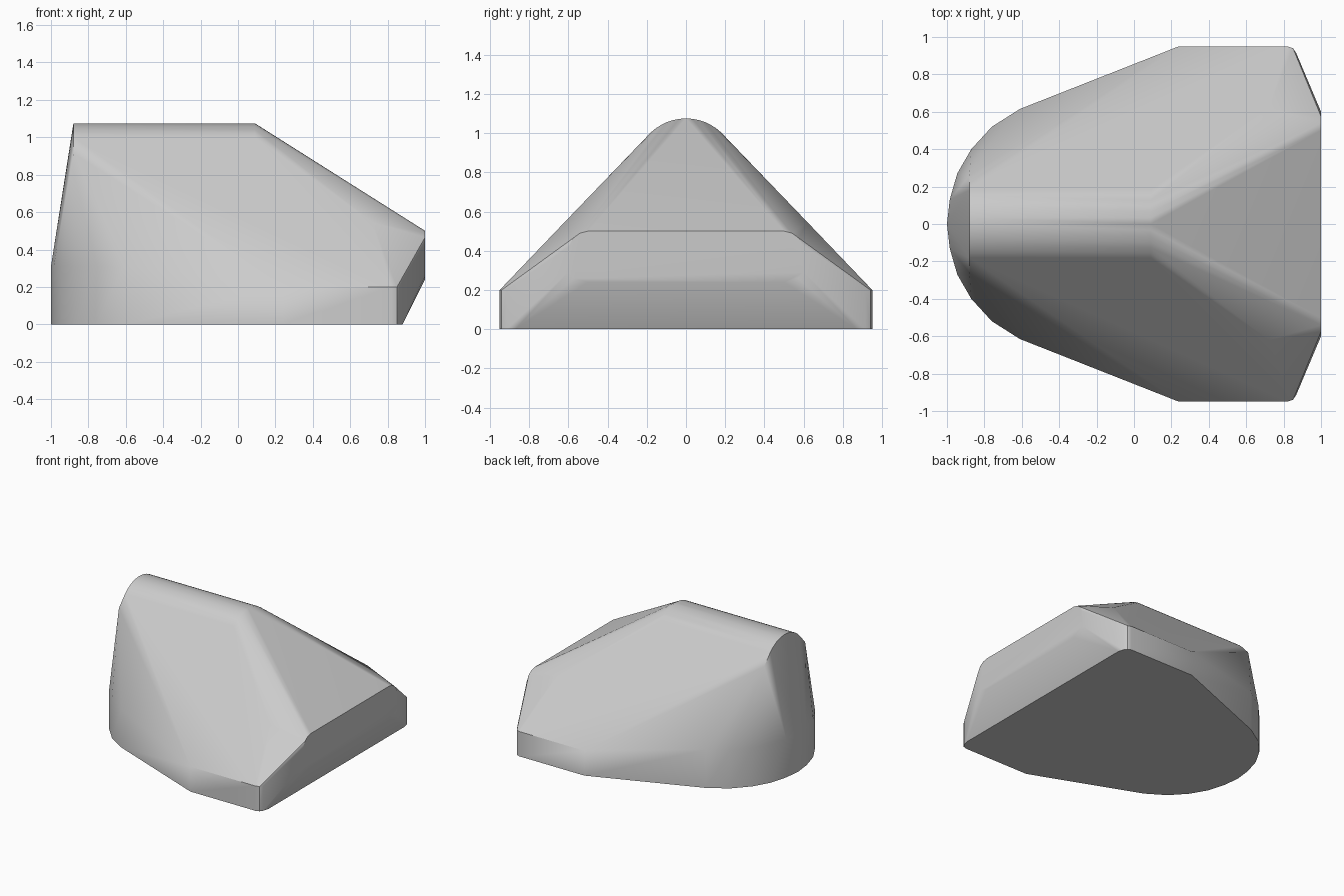
import bpy, bmesh, math

cube = bpy.data.objects.get("Cube")
if cube:
    bpy.data.objects.remove(cube, do_unlink=True)

# One grey for the whole body
grey = bpy.data.materials.new("light grey")
grey.use_nodes = True
COLOUR = (0.6, 0.6, 0.6, 1)
grey.diffuse_color = COLOUR
grey.node_tree.nodes["Principled BSDF"].inputs["Base Color"].default_value = COLOUR

points = []


def add(x, y, z):
    """Add a corner and its mirror across the centre line."""
    points.append((x, y, z))
    if y > 0:
        points.append((x, -y, z))


# Rounded end wall
for x, y in [(-1, 0), (-0.985, 0.13), (-0.945, 0.27), (-0.87, 0.4),
             (-0.76, 0.52), (-0.61, 0.615)]:
    add(x, y, 0)
    add(x, y, 0.31)

# Straight side walls with a rounded far corner
for x, y in [(0.24, 0.95), (0.82, 0.95), (0.85, 0.94), (0.867, 0.915)]:
    add(x, y, 0)
    add(x, y, 0.2)
add(0.88, 0.87, 0)

# Rounded ridge
RADIUS = 0.26
for i in range(7):
    a = math.radians(44) * i / 6
    for x in (-0.88, 0.09):
        add(x, RADIUS * math.sin(a), 0.815 + RADIUS * math.cos(a))
add(-0.88, 0.26, 0.915)

# Shoulder where the long slope meets the side slope
add(0.72, 0.62, 0.545)

# Upright nose plate with rounded upper corners
for y, z in [(0.5, 0.5), (0.54, 0.49), (0.575, 0.465), (0.6, 0.42),
             (0.6, 0.29), (0.57, 0.26), (0.5, 0.24)]:
    add(1, y, z)

# Wrap the corners in a closed shell
bm = bmesh.new()
for p in points:
    bm.verts.new(p)
bmesh.ops.convex_hull(bm, input=bm.verts[:])
loose = [v for v in bm.verts if not v.link_faces]
bmesh.ops.delete(bm, geom=loose, context='VERTS')
bmesh.ops.dissolve_limit(bm, angle_limit=math.radians(0.8),
                         verts=bm.verts[:], edges=bm.edges[:])
bmesh.ops.recalc_face_normals(bm, faces=bm.faces[:])
mesh = bpy.data.meshes.new("body")
bm.to_mesh(mesh)
bm.free()
mesh.materials.append(grey)
body = bpy.data.objects.new("body", mesh)
bpy.context.collection.objects.link(body)

# Soft shading on the rounded edges, flat broad faces
bpy.ops.object.select_all(action='DESELECT')
body.select_set(True)
bpy.context.view_layer.objects.active = body
bpy.ops.object.shade_smooth_by_angle(angle=math.radians(32))
weighted = body.modifiers.new("weighted_normals", 'WEIGHTED_NORMAL')
weighted.keep_sharp = True
